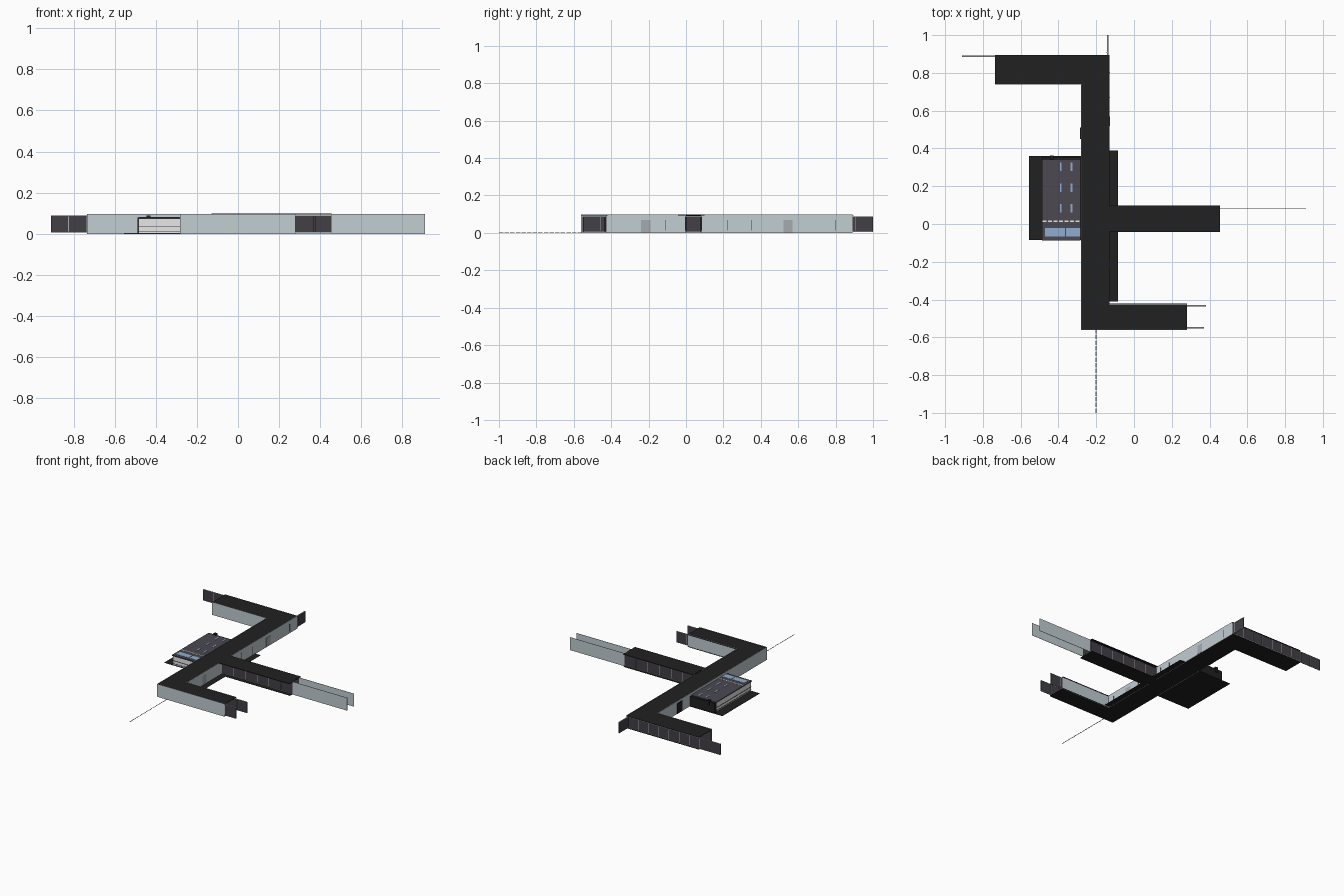
import bpy


def mat(name, r, g, b):
    m = bpy.data.materials.new(name)
    m.diffuse_color = (r, g, b, 1)
    return m


SHELL = mat("pale blue grey", 0.54, 0.61, 0.64)
DOOR = mat("mid grey", 0.38, 0.41, 0.44)
BLACK = mat("near black", 0.015, 0.015, 0.015)
PANEL = mat("dark plum grey", 0.055, 0.05, 0.062)
CAR = mat("slate grey", 0.072, 0.066, 0.085)
BLUE = mat("window blue", 0.28, 0.42, 0.62)
WHITE = mat("white", 0.9, 0.9, 0.9)


def boxes(name, material, items):
    """One object from (x0, x1, y0, y1, z0, z1) boxes."""
    verts, faces = [], []
    for x0, x1, y0, y1, z0, z1 in items:
        n = len(verts)
        verts += [(x, y, z) for z in (z0, z1)
                  for x, y in ((x0, y0), (x1, y0), (x1, y1), (x0, y1))]
        for f in ((3, 2, 1, 0), (4, 5, 6, 7), (0, 1, 5, 4),
                  (1, 2, 6, 5), (2, 3, 7, 6), (3, 0, 4, 7)):
            faces.append([n + i for i in f])
    me = bpy.data.meshes.new(name)
    me.from_pydata(verts, [], faces)
    me.materials.append(material)
    ob = bpy.data.objects.new(name, me)
    bpy.context.collection.objects.link(ob)
    return ob


def along(axis, pos, a, b, t, z0, z1):
    """Upright slab running along an axis from a to b, centred on pos."""
    if axis == 'x':
        return (a, b, pos - t / 2, pos + t / 2, z0, z1)
    return (pos - t / 2, pos + t / 2, a, b, z0, z1)


def panel_wall(name, axis, pos, a, b):
    """Dark corridor lining with seam ribs and a grey top rail."""
    boxes(name, PANEL, [along(axis, pos, a, b, 0.006, 0.008, 0.086)])
    n = max(1, round((b - a) / 0.09))
    step = (b - a) / n
    ribs = [along(axis, pos, a + i * step - 0.0015, a + i * step + 0.0015,
                  0.009, 0.012, 0.084) for i in range(1, n)]
    ribs.append(along(axis, pos, a, b, 0.008, 0.086, 0.088))
    ribs.append(along(axis, pos, a, b, 0.008, 0.006, 0.009))
    boxes(name + "_ribs", DOOR, ribs)


# Corridor roofs
boxes("corridor_roofs", BLACK, [
    (-0.28, -0.13, -0.56, 0.895, 0.091, 0.094),
    (-0.735, -0.28, 0.74, 0.895, 0.091, 0.094),
    (-0.13, 0.28, -0.56, -0.42, 0.091, 0.094),
    (-0.13, 0.455, -0.043, 0.098, 0.094, 0.098)])

# Corridor floors and the wider floor plates beside the car
boxes("corridor_floors", BLACK, [
    (-0.28, -0.13, -0.56, 0.895, 0.001, 0.003),
    (-0.735, -0.28, 0.74, 0.895, 0.001, 0.003),
    (-0.13, 0.28, -0.56, -0.42, 0.001, 0.003),
    (-0.085, 0.455, -0.03, 0.095, 0.001, 0.003),
    (-0.13, -0.085, -0.41, 0.39, 0.001, 0.003),
    (-0.555, -0.28, -0.085, 0.36, 0.001, 0.003)])

# Pale outer shells
S = 0.002
boxes("outer_shells", SHELL, [
    along('x', -0.56, -0.28, 0.28, S, 0, 0.097),
    along('x', -0.425, -0.13, 0.28, S, 0, 0.097),
    along('y', -0.13, -0.425, 0.0, S, 0, 0.097),
    along('y', -0.13, 0.08, 0.89, S, 0, 0.097),
    along('y', -0.28, -0.56, 0.74, S, 0, 0.097),
    along('x', 0.74, -0.735, -0.28, S, 0, 0.097),
    along('x', 0.0, 0.455, 0.91, S, 0, 0.097),
    along('x', 0.08, 0.455, 0.91, S, 0, 0.097)])

# Dark inner linings, running past the shells at open ends
for nm, ax, pos, a, b in (
        ("front_lining", 'x', -0.55, -0.275, 0.37),
        ("front_inner_lining", 'x', -0.433, -0.135, 0.38),
        ("left_lining", 'y', -0.272, -0.55, 0.74),
        ("right_lining_front", 'y', -0.14, -0.43, 0.0),
        ("right_lining_back", 'y', -0.14, 0.08, 1.0),
        ("back_lining", 'x', 0.888, -0.91, -0.14),
        ("back_inner_lining", 'x', 0.748, -0.735, -0.28),
        ("branch_lining_front", 'x', 0.0, -0.13, 0.455),
        ("branch_lining_back", 'x', 0.08, -0.13, 0.455)):
    panel_wall(nm, ax, pos, a, b)

# Doors and seams on the right-hand shell
boxes("shell_doors", DOOR, [
    along('y', -0.129, y, y + 0.05, 0.003, 0.003, 0.07) for y in (-0.24, 0.52)])
boxes("shell_seams", PANEL, [
    along('y', -0.129, y, y + 0.002, 0.003, 0.012, 0.07)
    for y in (-0.37, -0.11, 0.13, 0.22, 0.35, 0.67, 0.8)])
boxes("side_door", BLACK, [(-0.286, -0.28, 0.45, 0.51, 0.003, 0.08)])

# Thin guide line on the ground
boxes("guide_line", DOOR, [
    (-0.203, -0.199, -1.0 + i * 0.03, -0.976 + i * 0.03, 0, 0.002) for i in range(15)])

# Car body beside the corridor
boxes("car_body", WHITE, [(-0.485, -0.282, -0.08, 0.335, 0.004, 0.072)])
boxes("car_roof", CAR, [(-0.488, -0.282, -0.088, 0.34, 0.072, 0.08)])
boxes("car_trim", PANEL, [
    (-0.487, -0.283, -0.082, 0.337, 0.033, 0.036),
    (-0.487, -0.283, -0.082, 0.337, 0.012, 0.014)])
boxes("car_back", BLACK, [
    (-0.488, -0.282, 0.335, 0.355, 0.003, 0.076),
    (-0.445, -0.425, 0.34, 0.362, 0.05, 0.088)])

# Roof windows and dashed strip
boxes("front_roof_windows", BLUE, [
    (-0.47, -0.365, -0.066, -0.022, 0.079, 0.082),
    (-0.36, -0.284, -0.066, -0.022, 0.079, 0.082)])
boxes("slim_roof_windows", BLUE, [
    (x - 0.005, x + 0.005, y, y + 0.045, 0.079, 0.082)
    for x in (-0.388, -0.33) for y in (0.06, 0.17, 0.28)])
boxes("roof_dashes", WHITE, [
    (-0.484 + i * 0.029, -0.462 + i * 0.029, 0.01, 0.019, 0.079, 0.082)
    for i in range(7)])
